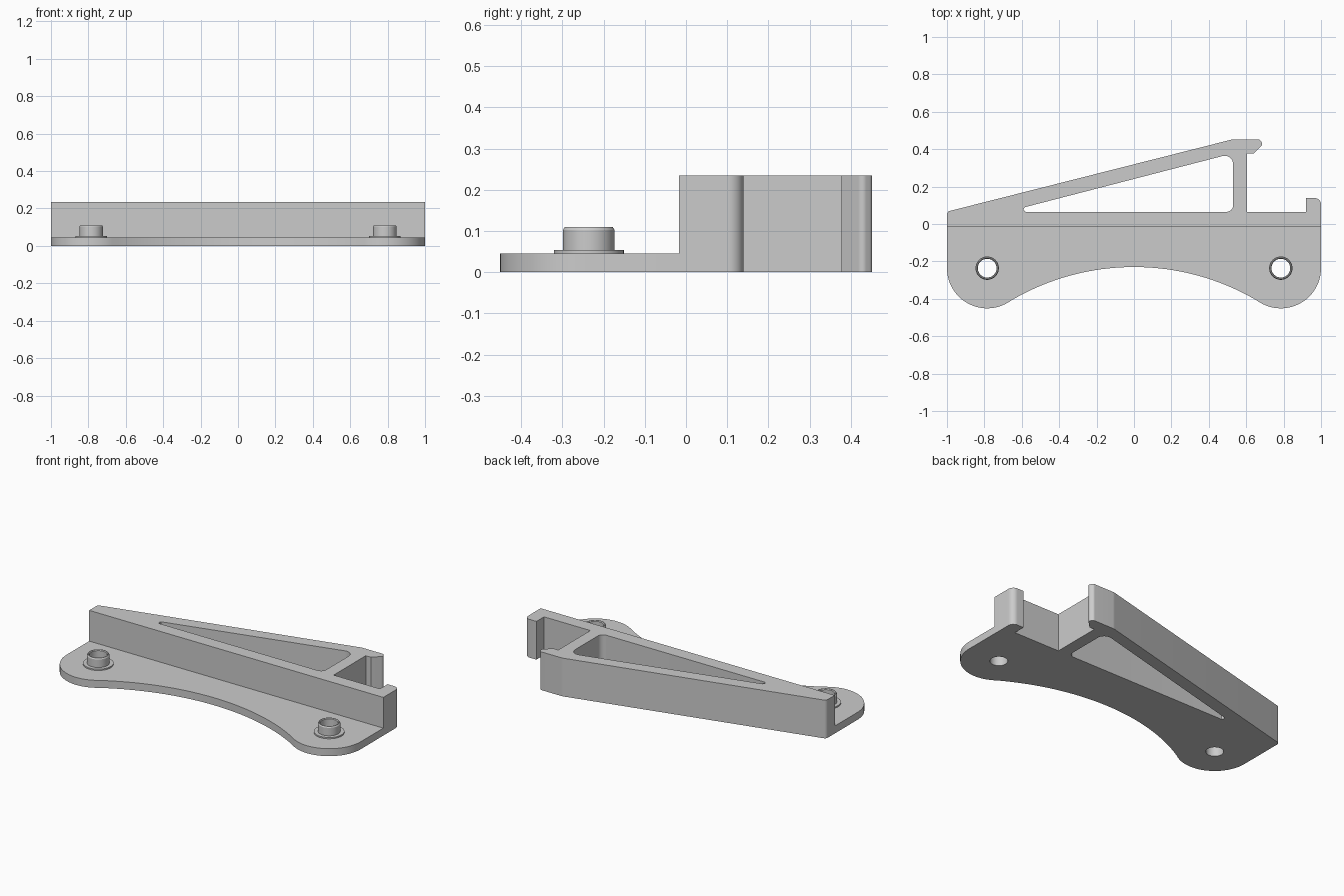
import bpy, bmesh
from math import sin, cos, tan, pi, atan2, radians
from mathutils import Vector, Matrix

cube = bpy.data.objects.get("Cube")
if cube:
    bpy.data.objects.remove(cube, do_unlink=True)

grey = bpy.data.materials.new("plain grey")
grey.use_nodes = True
colour = (0.6, 0.6, 0.6, 1)
grey.diffuse_color = colour
grey.node_tree.nodes["Principled BSDF"].inputs["Base Color"].default_value = colour


def finish(bm, name):
    bmesh.ops.recalc_face_normals(bm, faces=bm.faces[:])
    mesh = bpy.data.meshes.new(name)
    bm.to_mesh(mesh)
    bm.free()
    mesh.materials.append(grey)
    obj = bpy.data.objects.new(name, mesh)
    bpy.context.collection.objects.link(obj)
    bpy.ops.object.select_all(action="DESELECT")
    obj.select_set(True)
    bpy.context.view_layer.objects.active = obj
    bpy.ops.object.shade_smooth_by_angle(angle=radians(30))


def arc(cx, cy, r, start, end, n):
    return [(cx + r * cos(start + (end - start) * i / n),
             cy + r * sin(start + (end - start) * i / n)) for i in range(n + 1)]


def rounded(corners, n=8):
    """Outline from (x, y, radius) corners."""
    out = []
    for i, (x, y, r) in enumerate(corners):
        p = Vector((x, y))
        if not r:
            out.append(p)
            continue
        a = (Vector(corners[i - 1][:2]) - p).normalized()
        b = (Vector(corners[(i + 1) % len(corners)][:2]) - p).normalized()
        half = a.angle(b) / 2
        centre = p + (a + b).normalized() * r / sin(half)
        u = p + a * r / tan(half) - centre
        v = p + b * r / tan(half) - centre
        out += [centre + u.lerp(v, k / n).normalized() * r for k in range(n + 1)]
    return out


def extrude(name, loops, height):
    """Solid from an outer outline followed by hole outlines."""
    bm = bmesh.new()
    for loop in loops:
        vs = [bm.verts.new((p[0], p[1], 0)) for p in loop]
        for i, v in enumerate(vs):
            bm.edges.new((vs[i - 1], v))
    bmesh.ops.triangle_fill(bm, use_beauty=True, edges=bm.edges[:], normal=(0, 0, 1))
    new = bmesh.ops.extrude_face_region(bm, geom=bm.faces[:], use_keep_orig=True)["geom"]
    bmesh.ops.translate(bm, vec=(0, 0, height),
                        verts=[g for g in new if isinstance(g, bmesh.types.BMVert)])
    finish(bm, name)


# Base plate: two round lobes joined by a tangent concave arc
FRONT = -0.017
PLATE = 0.046
LOBE_X, LOBE_Y, LOBE_R = 0.785, -0.236, 0.215
BIG_R = 1.295
big_y = -0.23 - BIG_R
lean = atan2(big_y - LOBE_Y, -LOBE_X)
right_side = [(1, FRONT)] + arc(LOBE_X, LOBE_Y, LOBE_R, 0, lean, 24)
middle = arc(0, big_y, BIG_R, lean + pi, pi / 2, 20)
half_outline = right_side + middle[1:]
outline = half_outline + [(-x, y) for x, y in half_outline[-2::-1]]
BORE = 0.05
holes = [arc(s * LOBE_X, LOBE_Y, BORE, 0, 2 * pi, 48)[:-1] for s in (-1, 1)]
extrude("base_plate", [outline] + holes, PLATE)

# Upright wall with triangular brace, hook and end stop
wall = rounded([
    (-1, FRONT, 0), (1, FRONT, 0), (1, 0.139, 0.035), (0.92, 0.139, 0),
    (0.92, 0.065, 0), (0.605, 0.065, 0), (0.605, 0.377, 0), (0.64, 0.377, 0),
    (0.69, 0.427, 0.015), (0.672, 0.452, 0.015), (0.525, 0.452, 0.06),
    (-1, 0.066, 0.02)])
window = rounded([(-0.68, 0.065, 0.013), (0.53, 0.065, 0.035), (0.53, 0.378, 0.045)])
extrude("wall_and_brace", [wall, window], 0.235)

# Flanged bushings around the plate holes
profile = [(0.085, PLATE), (0.085, 0.054), (0.0625, 0.054), (0.0625, 0.103),
           (0.058, 0.11), (0.054, 0.11), (BORE, 0.105), (BORE, PLATE)]
for side, label in ((-1, "right"), (1, "left")):
    bm = bmesh.new()
    vs = [bm.verts.new((r, 0, z)) for r, z in profile]
    es = [bm.edges.new((vs[i - 1], vs[i])) for i in range(len(vs))]
    bmesh.ops.spin(bm, geom=vs + es, cent=(0, 0, 0), axis=(0, 0, 1),
                   angle=2 * pi, steps=48, use_duplicate=False)
    bmesh.ops.remove_doubles(bm, verts=bm.verts[:], dist=0.0005)
    bm.transform(Matrix.Translation((side * LOBE_X, LOBE_Y, 0)))
    finish(bm, label + "_bushing")
